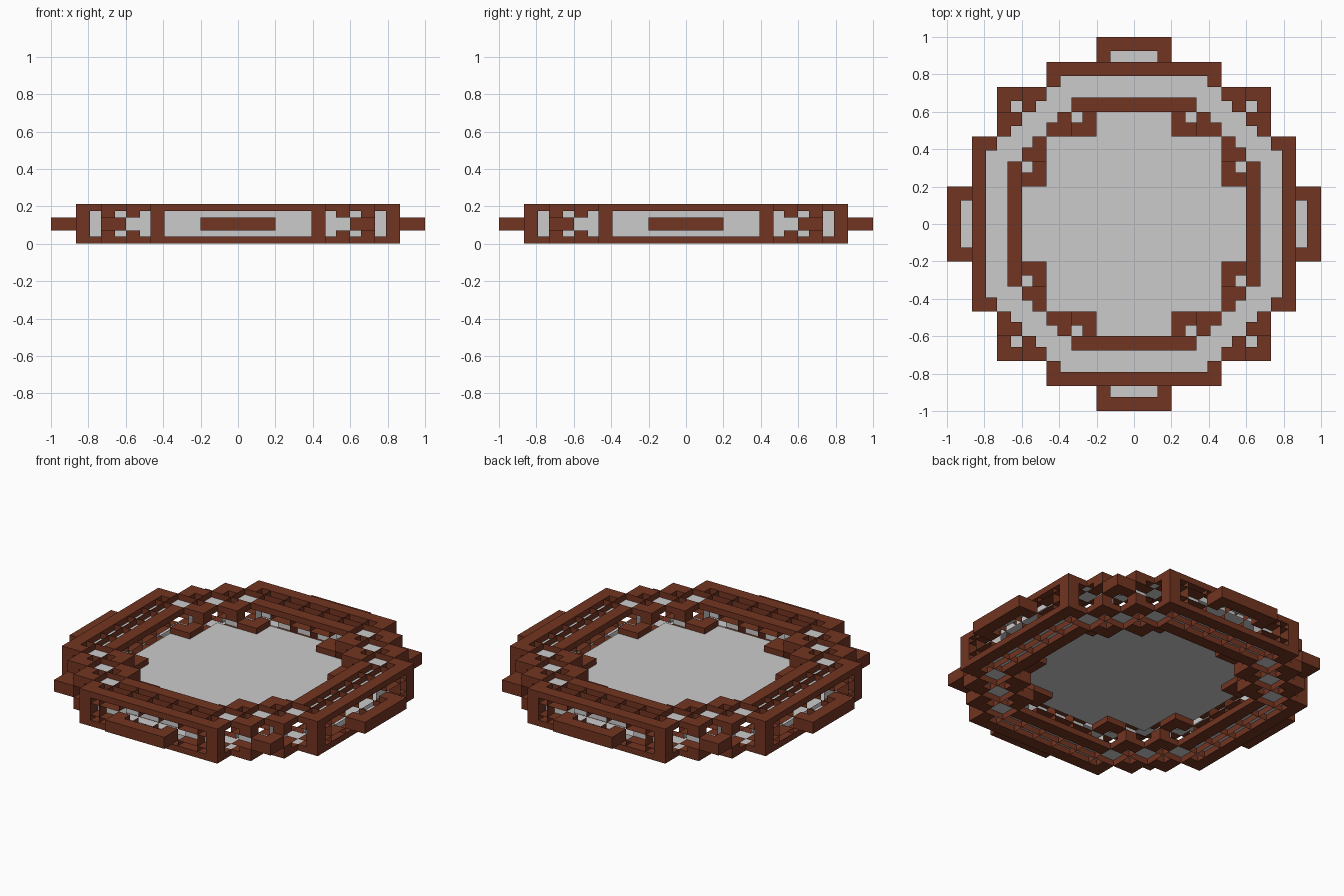
import bpy, bmesh
from itertools import product

if "Cube" in bpy.data.objects:
    bpy.data.objects.remove(bpy.data.objects["Cube"])

CELL = (2 / 15, 2 / 15, 0.0705)      # block size
BEAM = (0.075, 0.075, 0.0375)        # beam thickness per axis
MIDZ = CELL[2] * 1.5

# Blocky ring: wide middle layer, narrower top and bottom layers
ring = set()
for i, j, k in product(range(-7, 8), range(-7, 8), (-1, 0, 1)):
    r = i * i + j * j
    if (20 <= r <= 50) if k == 0 else (25 <= r <= 45):
        ring.add((i, j, k))


def step(v, axis, n):
    w = list(v)
    w[axis] += n
    return tuple(w)


def span(v, axis):
    c = v[axis] * CELL[axis] + (MIDZ if axis == 2 else 0)
    return [c - CELL[axis] / 2, c + CELL[axis] / 2]


def box(bm, ranges):
    p = [bm.verts.new(c) for c in product(*ranges)]
    for f in ((0, 1, 3, 2), (4, 6, 7, 5), (0, 4, 5, 1),
              (2, 3, 7, 6), (0, 2, 6, 4), (1, 5, 7, 3)):
        bm.faces.new([p[n] for n in f])


def sheet(bm, axis, pos, ranges):
    """Single flat quad across the given axis."""
    a, b = [x for x in range(3) if x != axis]
    vs = []
    for m, n in ((0, 0), (1, 0), (1, 1), (0, 1)):
        co = [0, 0, 0]
        co[axis], co[a], co[b] = pos, ranges[a][m], ranges[b][n]
        vs.append(bm.verts.new(co))
    bm.faces.new(vs)


def finish(bm, name, mat=None):
    me = bpy.data.meshes.new(name)
    bm.to_mesh(me)
    bm.free()
    ob = bpy.data.objects.new(name, me)
    bpy.context.collection.objects.link(ob)
    if mat:
        me.materials.append(mat)
    return ob


brown = bpy.data.materials.new("brown")
brown.diffuse_color = (0.17, 0.035, 0.015, 1)
brown.use_nodes = True
brown.node_tree.nodes["Principled BSDF"].inputs["Base Color"].default_value = brown.diffuse_color

# Beams along every outward edge of the blocky ring
bm = bmesh.new()
for d in range(3):
    a, b = [x for x in range(3) if x != d]
    for sa, sb in product((-1, 1), repeat=2):
        edge = {v for v in ring
                if step(v, a, sa) not in ring and step(v, b, sb) not in ring}
        for v in edge:
            if step(v, d, -1) in edge:
                continue
            end = v
            while step(end, d, 1) in edge:
                end = step(end, d, 1)
            rg = [None] * 3
            rg[d] = (span(v, d)[0], span(end, d)[1])
            for x, s in ((a, sa), (b, sb)):
                lo, hi = span(v, x)
                rg[x] = (hi - BEAM[x], hi) if s > 0 else (lo, lo + BEAM[x])
            box(bm, rg)
finish(bm, "frame_beams", brown)

# Recessed grey panels, with thin upright fins between neighbouring blocks
panels, fins = bmesh.new(), bmesh.new()
for v in ring:
    for a, s in product(range(3), (-1, 1)):
        if step(v, a, s) in ring:
            continue
        face = span(v, a)[1 if s > 0 else 0]
        deep = face - s * BEAM[a] * 0.97
        rg = [span(v, x) for x in range(3)]
        for b in range(3):
            if b == a:
                continue
            # pull panel sides in where they meet an open side
            for t in (-1, 1):
                if step(v, b, t) not in ring:
                    rg[b][t > 0] -= t * BEAM[b] * 0.97
        sheet(panels, a, deep, rg)
        for b in range(3):
            n = step(v, b, 1)
            if b != a and n in ring and step(n, a, s) not in ring:
                fr = list(rg)
                fr[a] = sorted((face, deep))
                sheet(fins, b, span(v, b)[1], fr)
finish(panels, "recessed_panels")
finish(fins, "dividing_fins", brown)

# Flat plate at mid height filling the opening
bm = bmesh.new()
for i, j in product(range(-5, 6), repeat=2):
    if i * i + j * j <= 24:
        v = (i, j, 0)
        sheet(bm, 2, MIDZ, [span(v, 0), span(v, 1)])
bmesh.ops.remove_doubles(bm, verts=bm.verts, dist=1e-4)
finish(bm, "centre_plate")
